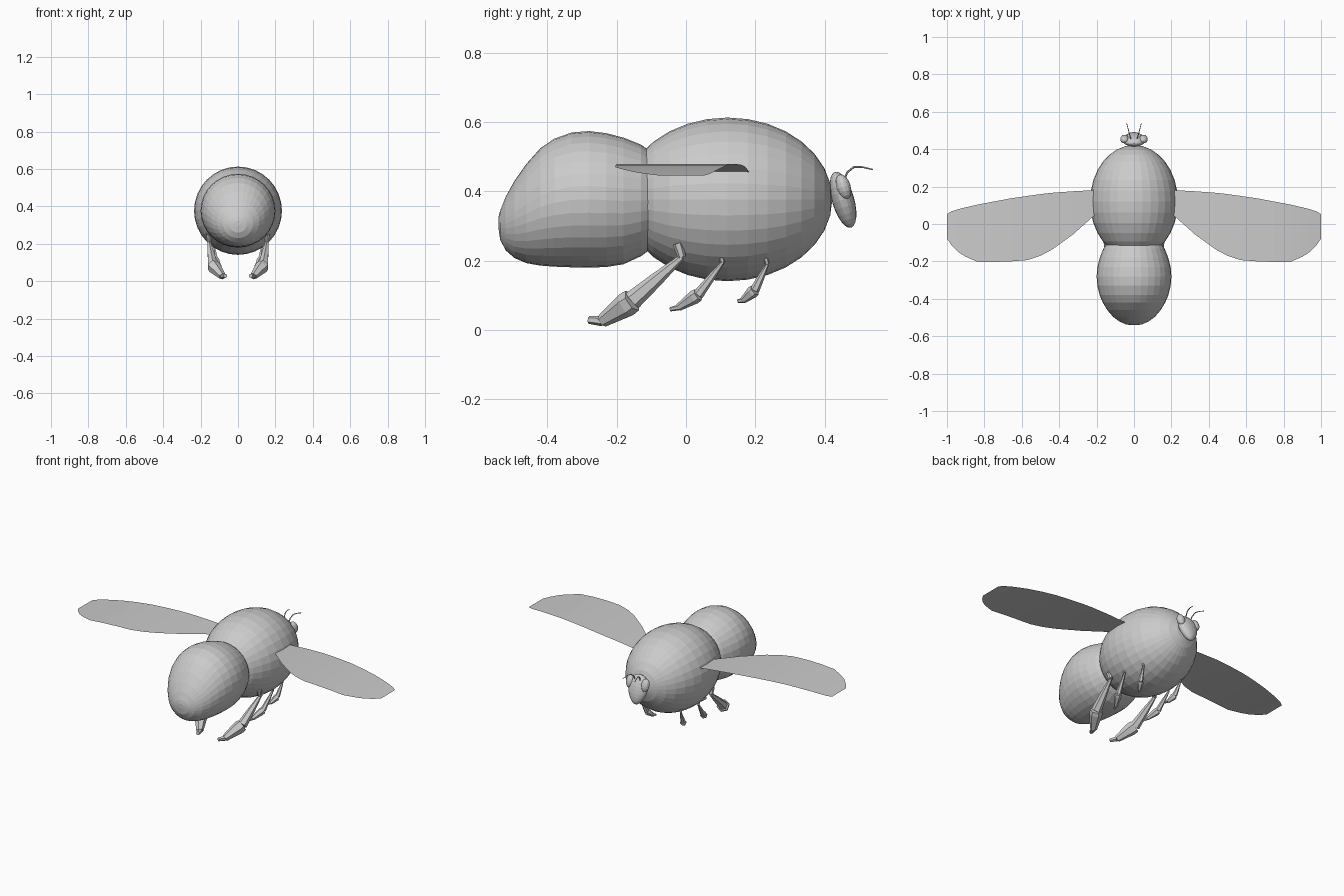
import bpy, bmesh, math
from mathutils import Vector, Matrix

if "Cube" in bpy.data.objects:
    bpy.data.objects.remove(bpy.data.objects["Cube"])

grey = bpy.data.materials.new("plain grey")
grey.diffuse_color = (0.6, 0.6, 0.6, 1)
grey.use_nodes = True
grey.node_tree.nodes["Principled BSDF"].inputs["Base Color"].default_value = grey.diffuse_color


def finish(name, bm, mirror=False):
    bmesh.ops.recalc_face_normals(bm, faces=bm.faces)
    me = bpy.data.meshes.new(name)
    bm.to_mesh(me)
    bm.free()
    me.materials.append(grey)
    ob = bpy.data.objects.new(name, me)
    bpy.context.collection.objects.link(ob)
    if mirror:
        ob.modifiers.new("mirror", 'MIRROR')
    return ob


def loft(bm, rings, sides):
    """Skin a list of vertex-position rings and cap both ends."""
    loops = [[bm.verts.new(p) for p in r] for r in rings]
    for a, b in zip(loops, loops[1:]):
        for i in range(sides):
            j = (i + 1) % sides
            bm.faces.new((a[i], a[j], b[j], b[i]))
    bm.faces.new(loops[0])
    bm.faces.new(loops[-1])


def tube(bm, path, sides):
    """Path of (point, radius), rings set across the local direction."""
    pts = [Vector(p) for p, r in path]
    rings = []
    for i, (p, r) in enumerate(path):
        d = (pts[min(i + 1, len(pts) - 1)] - pts[max(i - 1, 0)]).normalized()
        u = d.cross(Vector((1, 0, 0))).normalized()
        v = d.cross(u)
        rings.append([pts[i] + r * (u * math.cos(t) + v * math.sin(t))
                      for t in (math.tau * k / sides for k in range(sides))])
    loft(bm, rings, sides)


def ellipsoid(name, centre, radii, tilt=0, taper=0, seg=32, rings=16, pole_y=False, mirror=False):
    bm = bmesh.new()
    bmesh.ops.create_uvsphere(bm, u_segments=seg, v_segments=rings, radius=1)
    if pole_y:
        bm.transform(Matrix.Rotation(math.pi / 2, 4, 'X'))
    for v in bm.verts:
        v.co.x *= 1 + taper * v.co.z
    bm.transform(Matrix.Translation(centre) @ Matrix.Rotation(tilt, 4, 'X')
                 @ Matrix.Diagonal((*radii, 1)))
    return finish(name, bm, mirror)


# Thorax
ellipsoid("thorax", (0, 0.12, 0.377), (0.235, 0.302, 0.236), pole_y=True)

# Abdomen: rings along y with drooping tail (y, bottom z, top z, half width)
profile = [(-0.541, 0.295, 0.325, 0.015), (-0.536, 0.26, 0.345, 0.045),
           (-0.52, 0.23, 0.385, 0.08), (-0.495, 0.208, 0.43, 0.113),
           (-0.46, 0.193, 0.48, 0.143), (-0.42, 0.186, 0.525, 0.167),
           (-0.38, 0.183, 0.552, 0.184), (-0.33, 0.181, 0.57, 0.196),
           (-0.28, 0.18, 0.574, 0.2), (-0.23, 0.182, 0.568, 0.196),
           (-0.18, 0.19, 0.555, 0.183), (-0.13, 0.213, 0.535, 0.163),
           (-0.08, 0.25, 0.5, 0.13), (-0.04, 0.3, 0.45, 0.08)]
bm = bmesh.new()
loft(bm, [[Vector((w * math.cos(t), y, (lo + hi) / 2 + (hi - lo) / 2 * math.sin(t)))
           for t in (math.tau * k / 32 for k in range(32))]
          for y, lo, hi, w in profile], 32)
finish("abdomen", bm)

# Head and eyes
ellipsoid("head", (0, 0.453, 0.376), (0.06, 0.032, 0.084), tilt=0.28, taper=0.25, seg=20, rings=12)
ellipsoid("eyes", (0.05, 0.454, 0.413), (0.024, 0.021, 0.037), tilt=0.3, seg=14, rings=8, mirror=True)

# Antennae
bm = bmesh.new()
tube(bm, [((0.016, 0.455, 0.43), 0.003), ((0.02, 0.465, 0.455), 0.003),
          ((0.025, 0.485, 0.471), 0.003), ((0.032, 0.51, 0.47), 0.0025),
          ((0.039, 0.539, 0.463), 0.002)], 6)
finish("antennae", bm, True)

# Wings: thin arched sheets from (x, leading y, trailing y) stations
stations = [(0.17, 0.185, 0.08), (0.23, 0.18, 0.03), (0.325, 0.175, -0.055),
            (0.435, 0.167, -0.135), (0.5, 0.16, -0.17), (0.57, 0.15, -0.193),
            (0.66, 0.137, -0.2), (0.75, 0.12, -0.203), (0.835, 0.104, -0.203),
            (0.9, 0.089, -0.175), (0.94, 0.079, -0.15), (0.975, 0.068, -0.115),
            (1.0, 0.053, -0.078)]
bm = bmesh.new()
cols = []
for x, lead, trail in stations:
    s = (x - 0.64) / 0.36
    z = 0.479 - (0.033 * s * s if s > 0 else 0.016 * s * s)
    cols.append([bm.verts.new((x, lead + (trail - lead) * k / 4, z)) for k in range(5)])
for a, b in zip(cols, cols[1:]):
    for k in range(4):
        bm.faces.new((a[k], a[k + 1], b[k + 1], b[k]))
finish("wings", bm, True)
for f in bpy.data.meshes["wings"].polygons:
    if f.normal.z < 0:
        f.flip()


# Legs: hip, thigh, shin and foot as tapered six-sided segments
def leg(name, hip, knee, ankle, toe, s):
    hip, knee, ankle, toe = map(Vector, (hip, knee, ankle, toe))
    bm = bmesh.new()
    top = hip + Vector((0, -0.012, 0.04)) * s
    tube(bm, [(top, 0.015 * s), (hip, 0.012 * s)], 6)
    tube(bm, [(hip, 0.009 * s), (hip.lerp(knee, 0.5), 0.02 * s), (knee, 0.028 * s)], 6)
    tube(bm, [(knee, 0.034 * s), (knee.lerp(ankle, 0.2), 0.036 * s), (ankle, 0.019 * s)], 6)
    tube(bm, [(ankle, 0.015 * s), (toe, 0.011 * s)], 6)
    finish(name, bm, True)


leg("hind_legs", (0.155, -0.012, 0.21), (0.135, -0.155, 0.085), (0.083, -0.242, 0.026), (0.068, -0.28, 0.029), 1)
leg("middle_legs", (0.155, 0.106, 0.195), (0.14, 0.035, 0.102), (0.11, -0.022, 0.065), (0.1, -0.045, 0.06), 0.56)
leg("front_legs", (0.13, 0.235, 0.19), (0.12, 0.198, 0.115), (0.1, 0.164, 0.085), (0.093, 0.15, 0.084), 0.5)
